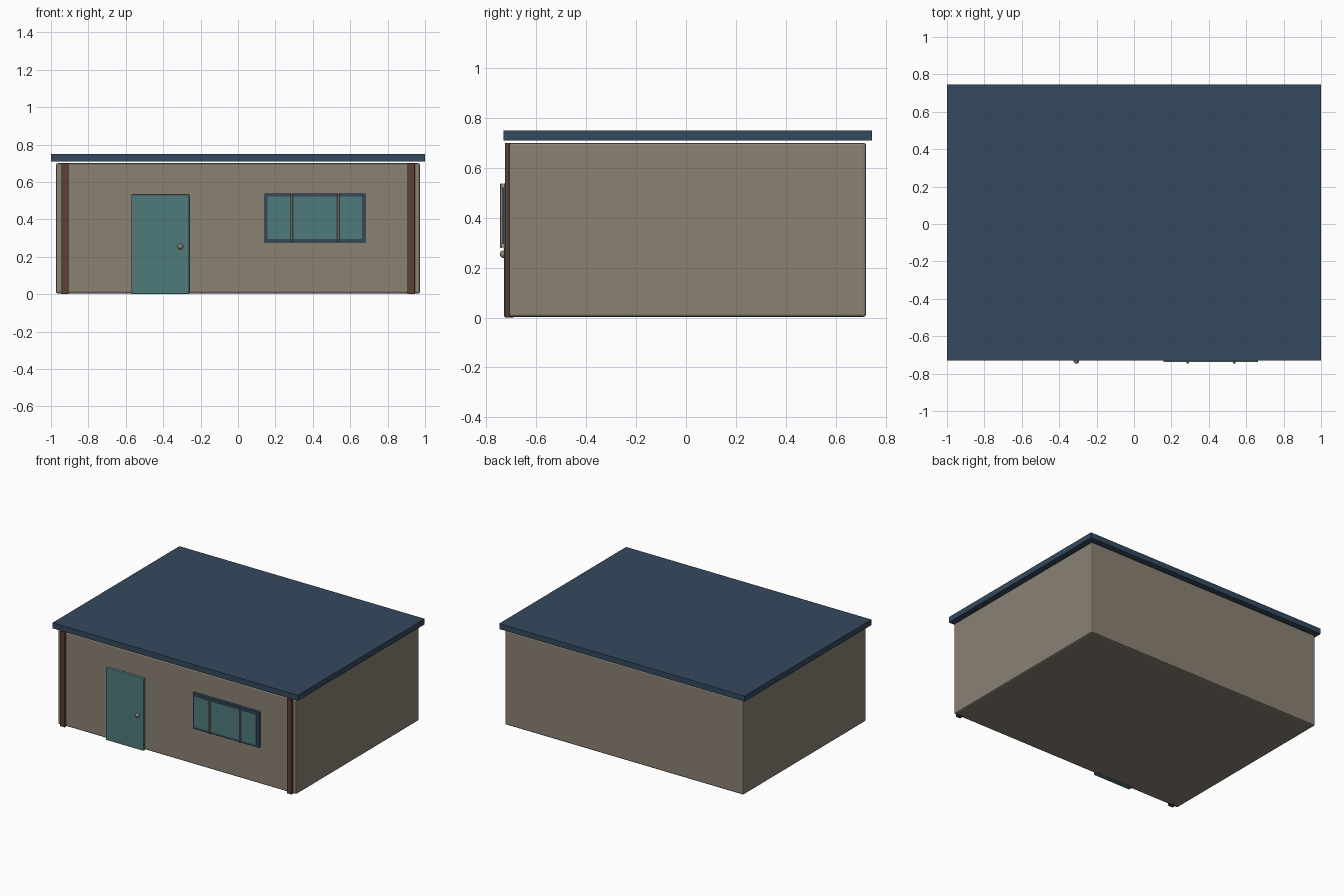
import bpy

if "Cube" in bpy.data.objects:
    bpy.data.objects.remove(bpy.data.objects["Cube"])


def srgb(r, g, b):
    f = lambda c: c / 12.92 if c <= 0.04045 else ((c + 0.055) / 1.055) ** 2.4
    return (f(r / 255), f(g / 255), f(b / 255), 1)


def material(name, r, g, b):
    m = bpy.data.materials.new(name)
    m.diffuse_color = srgb(r, g, b)
    m.use_nodes = True
    m.node_tree.nodes["Principled BSDF"].inputs["Base Color"].default_value = m.diffuse_color
    return m


STONE = material("warm_grey", 138, 129, 116)
NAVY = material("navy_blue", 52, 73, 94)
TEAL = material("teal", 78, 122, 123)
BROWN = material("brown", 93, 64, 52)


def box(name, x, y, z, mat, bevel=0.0, segments=2):
    """Box from (min, max) ranges, with optional rounded edges."""
    bpy.ops.mesh.primitive_cube_add(
        size=1, location=[(a + b) / 2 for a, b in (x, y, z)])
    o = bpy.context.object
    o.name = name
    o.scale = [b - a for a, b in (x, y, z)]
    bpy.ops.object.transform_apply(location=False, rotation=False, scale=True)
    o.data.materials.append(mat)
    if bevel:
        m = o.modifiers.new("bevel", "BEVEL")
        m.width, m.segments = bevel, segments
    return o


# House body and flat roof with a thin shadow gap between them
box("walls", (-0.973, 0.973), (-0.71, 0.722), (0.003, 0.70), STONE, 0.01)
box("roof", (-1.0, 1.0), (-0.731, 0.746), (0.709, 0.75), NAVY)

# Corner posts on the front wall
for side, x in (("left", -0.925), ("right", 0.925)):
    box(side + "_post", (x - 0.02, x + 0.02), (-0.726, -0.69), (0.0, 0.70), BROWN, 0.004)

# Door with round knob
box("door", (-0.57, -0.26), (-0.729, -0.69), (0.0, 0.533), TEAL, 0.006)
bpy.ops.mesh.primitive_uv_sphere_add(segments=24, ring_count=12, radius=0.015,
                                     location=(-0.308, -0.732, 0.254))
knob = bpy.context.object
knob.name = "door_knob"
knob.data.materials.append(STONE)
bpy.ops.object.shade_smooth_by_angle()

# Window: frame, pane and two upright bars
box("window_frame", (0.143, 0.682), (-0.731, -0.69), (0.277, 0.538), NAVY)
box("window_pane", (0.158, 0.664), (-0.737, -0.729), (0.294, 0.521), TEAL)
for i, x in enumerate((0.287, 0.536)):
    box(f"window_bar_{i + 1}", (x - 0.006, x + 0.006), (-0.746, -0.735), (0.279, 0.537), STONE, 0.002, 1)
